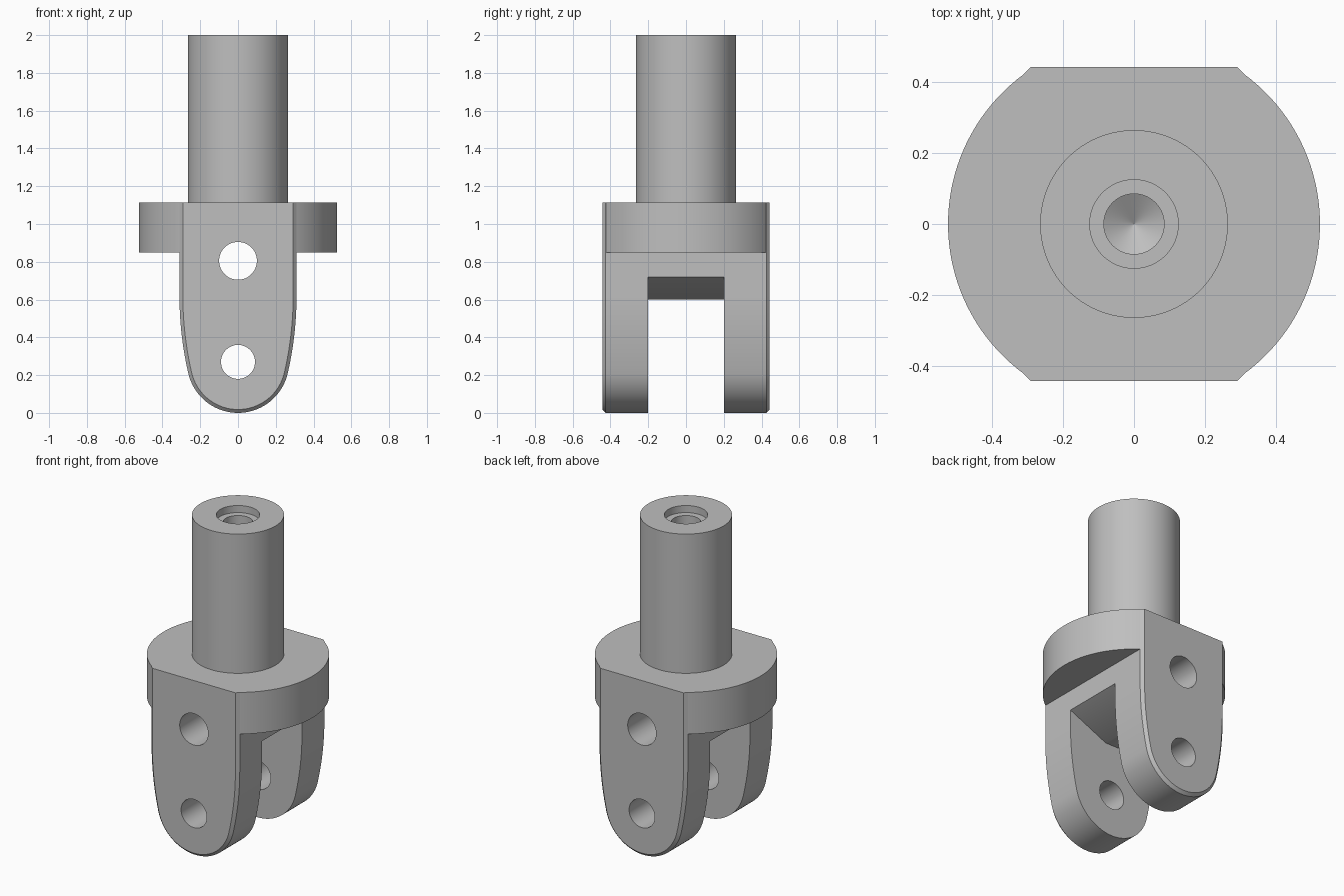
import bpy, bmesh, math

cube = bpy.data.objects.get("Cube")
if cube:
    bpy.data.objects.remove(cube, do_unlink=True)

steel = bpy.data.materials.new("plain grey")
steel.use_nodes = True
grey = (0.52, 0.52, 0.52, 1)
steel.diffuse_color = grey
steel.node_tree.nodes["Principled BSDF"].inputs["Base Color"].default_value = grey

COLLAR_TOP, COLLAR_BOTTOM = 1.115, 0.85
HALF_DEPTH, CHAMFER = 0.443, 0.018


def loft(name, rings, closed=False):
    """Skin matching rings of points, with end caps unless closed."""
    bm = bmesh.new()
    loops = [[bm.verts.new(p) for p in ring] for ring in rings]
    pairs = list(zip(loops, loops[1:]))
    for a, b in pairs:
        for i in range(len(a)):
            j = (i + 1) % len(a)
            bm.faces.new((a[i], a[j], b[j], b[i]))
    bm.faces.new(loops[0])
    bm.faces.new(loops[-1])
    bmesh.ops.remove_doubles(bm, verts=bm.verts, dist=1e-5)
    bmesh.ops.recalc_face_normals(bm, faces=bm.faces)
    mesh = bpy.data.meshes.new(name)
    bm.to_mesh(mesh)
    bm.free()
    obj = bpy.data.objects.new(name, mesh)
    bpy.context.collection.objects.link(obj)
    mesh.materials.append(steel)
    return obj


def circle(radius, z, n=96):
    return [(radius * math.cos(math.tau * i / n), radius * math.sin(math.tau * i / n), z)
            for i in range(n)]


def fork_outline(inset):
    """Straight flanks, wide side arcs and a round tip, as (x, z)."""
    tip, shoulder, half = 0.27, 0.62, 0.31
    rise = shoulder - tip
    big = (half ** 2 + rise ** 2 - tip ** 2) / (2 * (half - tip))
    bend = math.atan2(rise, big - half)
    right = [(half - inset, COLLAR_TOP)]
    for i in range(13):
        a = -bend * i / 12
        right.append((half - big + (big - inset) * math.cos(a),
                      shoulder + (big - inset) * math.sin(a)))
    for i in range(1, 25):
        a = -bend - (math.pi / 2 - bend) * i / 24
        right.append(((tip - inset) * math.cos(a), tip + (tip - inset) * math.sin(a)))
    return right + [(-x, z) for x, z in reversed(right[:-1])]


def at_y(outline, y):
    return [(x, y, z) for x, z in outline]


def combine(target, other, operation):
    mod = target.modifiers.new(operation.title(), "BOOLEAN")
    mod.operation = operation
    mod.solver = "EXACT"
    mod.object = other
    bpy.context.view_layer.objects.active = target
    bpy.ops.object.modifier_apply(modifier=mod.name)
    bpy.data.objects.remove(other, do_unlink=True)


# Fork block with chamfered front and back outlines
outer, inner = fork_outline(0), fork_outline(CHAMFER)
edge = HALF_DEPTH - CHAMFER
body = loft("fork_fitting", [at_y(inner, -HALF_DEPTH), at_y(outer, -edge),
                             at_y(outer, edge), at_y(inner, HALF_DEPTH)])

# Collar: a disc clipped front and back
clip = HALF_DEPTH - CHAMFER / 2
radius = 0.525
limit = math.asin(clip / radius)
side = [(radius * math.cos(a), radius * math.sin(a))
        for a in (limit * (i / 24 - 1) for i in range(49))]
plan = side + [(-x, -y) for x, y in side]
collar = loft("collar", [[(x, y, z) for x, y in plan] for z in (COLLAR_BOTTOM, COLLAR_TOP)])
combine(body, collar, "UNION")

# Shaft with a stepped, drilled bore ending in a cone
shaft_profile = [(0.265, 1.0), (0.265, 2), (0.125, 2), (0.125, 1.955),
                 (0.085, 1.955), (0.085, 1.5), (0.0005, 1.45)]
shaft = loft("shaft", [circle(r, z) for r, z in shaft_profile])
combine(body, shaft, "UNION")

# Slot between the arms, its roof sloping down to a narrow flat
half_slot = [(0.4, -0.1), (0.4, 0.761), (0.045, 0.6)]
slot = half_slot + [(-x, z) for x, z in reversed(half_slot)]
combine(body, loft("slot_cutter", [at_y(slot, -0.2), at_y(slot, 0.2)]), "DIFFERENCE")

# Cross holes through both arms and through the neck
for z, r in ((0.27, 0.09), (0.805, 0.1)):
    ring = [(x, z + y) for x, y, _ in circle(r, 0, 48)]
    combine(body, loft("hole_cutter", [at_y(ring, -1), at_y(ring, 1)]), "DIFFERENCE")

# One material and smooth curves with crisp edges
body.data.materials.clear()
body.data.materials.append(steel)
for face in body.data.polygons:
    face.material_index = 0
bpy.ops.object.select_all(action="DESELECT")
body.select_set(True)
bpy.context.view_layer.objects.active = body
bpy.ops.object.shade_smooth_by_angle(angle=math.radians(25))
